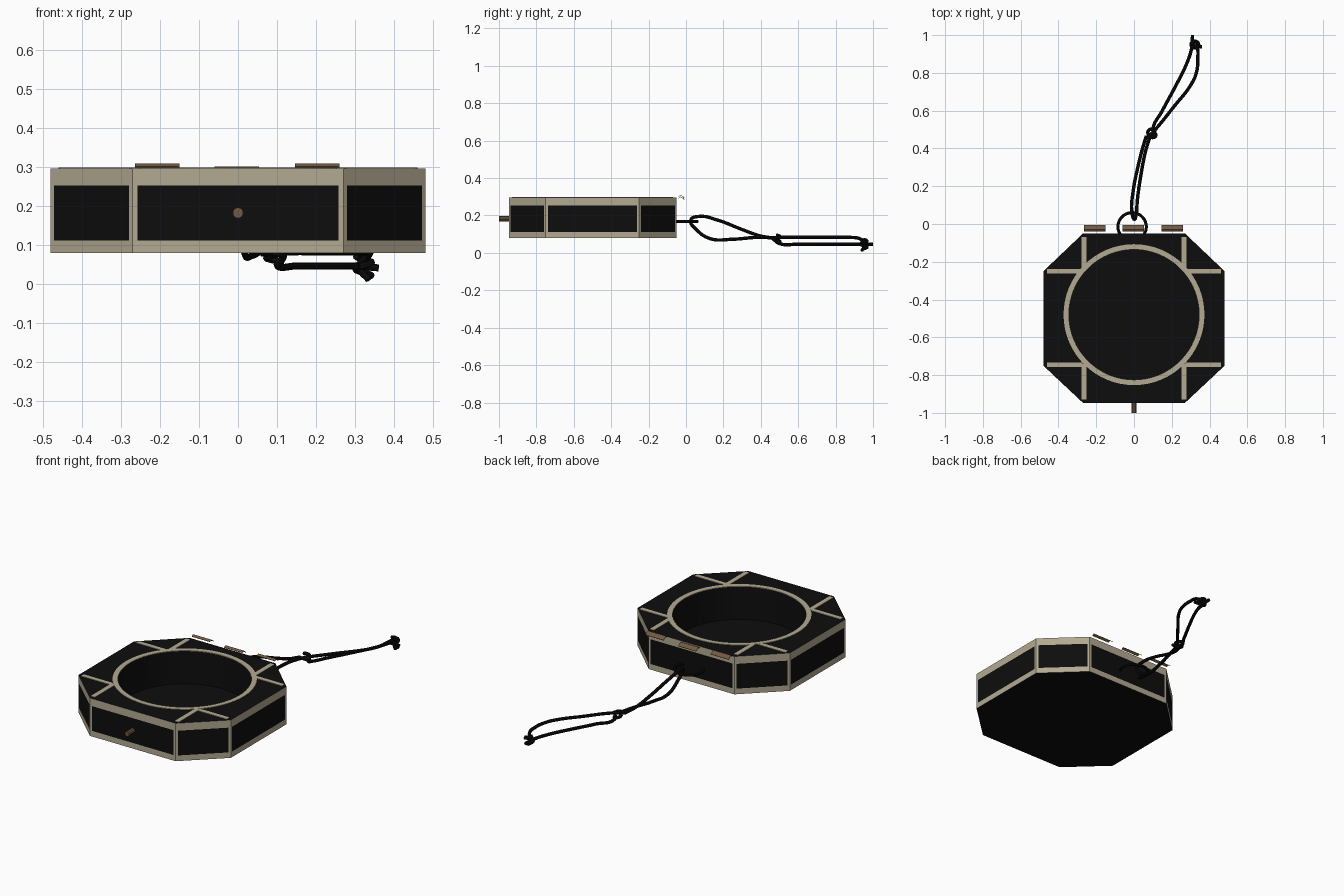
import bpy, bmesh, math
from mathutils import Vector

if "Cube" in bpy.data.objects:
    bpy.data.objects.remove(bpy.data.objects["Cube"])


def material(name, col):
    m = bpy.data.materials.new(name)
    m.diffuse_color = (*col, 1)
    m.use_nodes = True
    m.node_tree.nodes["Principled BSDF"].inputs["Base Color"].default_value = m.diffuse_color
    return m


BLACK = material("black", (0.004, 0.004, 0.004))
TAN = material("tan", (0.45, 0.40, 0.285))
BROWN = material("brown", (0.17, 0.10, 0.05))

Z0, Z1 = 0.08, 0.296
CENTRE, R_IN, R_OUT = Vector((0, -0.48, 0)), 0.345, 0.373
OCT = [Vector((x, y, 0)) for x, y in (
    (-0.27, -0.947), (0.27, -0.947), (0.48, -0.75), (0.48, -0.25),
    (0.27, -0.05), (-0.27, -0.05), (-0.48, -0.25), (-0.48, -0.75))]


def finish(bm, name, mats):
    me = bpy.data.meshes.new(name)
    bm.to_mesh(me)
    bm.free()
    for m in mats:
        me.materials.append(m)
    ob = bpy.data.objects.new(name, me)
    bpy.context.collection.objects.link(ob)
    return ob


def circle(bm, r, z, n=64):
    return [bm.verts.new(CENTRE + Vector((r * math.cos(2 * math.pi * i / n),
                                          r * math.sin(2 * math.pi * i / n), z))) for i in range(n)]


def bridge(bm, a, b):
    n = len(a)
    return [bm.faces.new((a[i], a[(i + 1) % n], b[(i + 1) % n], b[i])) for i in range(n)]


def loop_edges(bm, vs):
    out = []
    for i in range(len(vs)):
        pair = (vs[i], vs[(i + 1) % len(vs)])
        out.append(bm.edges.get(pair) or bm.edges.new(pair))
    return out


# Octagonal case: framed side panels, round well in the top
bm = bmesh.new()
outline = []
for i, p in enumerate(OCT):
    q = OCT[(i + 1) % 8]
    d = (q - p).normalized() * 0.012
    outline += [p, p + d, q - d]
rows = [[bm.verts.new((p.x, p.y, z)) for p in outline] for z in (Z0, 0.112, 0.253, Z1)]
for r in range(3):
    for i, f in enumerate(bridge(bm, rows[r], rows[r + 1])):
        f.material_index = 0 if (r == 1 and i % 3 == 1) else 1
bm.faces.new(rows[0])
rim, floor = circle(bm, R_IN, Z1), circle(bm, R_IN, 0.11)
bridge(bm, rim, floor)
bm.faces.new(floor)
bmesh.ops.triangle_fill(bm, edges=loop_edges(bm, rows[3]) + loop_edges(bm, rim), use_beauty=True)
bmesh.ops.recalc_face_normals(bm, faces=bm.faces)
case = finish(bm, "case", [BLACK, TAN])


def thicken(ob, t):
    mod = ob.modifiers.new("thickness", 'SOLIDIFY')
    mod.thickness, mod.offset = t, -1


# Tan border of the top
bm = bmesh.new()
f = bm.faces.new([bm.verts.new((p.x, p.y, Z1 + 0.003)) for p in OCT])
bmesh.ops.inset_region(bm, faces=[f], thickness=0.03)
bmesh.ops.delete(bm, geom=[f], context='FACES_ONLY')
thicken(finish(bm, "top_border", [TAN]), 0.003)

# Tan ring around the well
bm = bmesh.new()
bridge(bm, circle(bm, R_IN, Z1 + 0.003), circle(bm, R_OUT, Z1 + 0.003))
bmesh.ops.reverse_faces(bm, faces=bm.faces)
thicken(finish(bm, "well_ring", [TAN]), 0.003)

# Tan bars joining ring and border
bm = bmesh.new()
for s in (-1, 1):
    for x0, x1, y0, y1 in ((0.272, 0.46, -0.262, -0.237), (0.272, 0.46, -0.758, -0.733),
                           (0.252, 0.278, -0.25, -0.07), (0.252, 0.278, -0.93, -0.74)):
        c = [(x0, y0), (x1, y0), (x1, y1), (x0, y1)]
        f = bm.faces.new([bm.verts.new((s * x, y, Z1 + 0.0028)) for x, y in c])
        f.normal_update()
        if f.normal.z < 0:
            f.normal_flip()
thicken(finish(bm, "top_bars", [TAN]), 0.0026)

# Brown peg on the front
bpy.ops.mesh.primitive_cylinder_add(vertices=10, radius=0.014, depth=0.06,
                                    location=(0, -0.97, 0.183), rotation=(math.pi / 2, 0, 0))
peg = bpy.context.object
peg.name = "front_peg"
peg.data.materials.append(BROWN)

# Three bent hinge tabs on the back
for name, x, z in (("left", -0.207, 0.310), ("middle", -0.003, 0.302), ("right", 0.203, 0.310)):
    bm = bmesh.new()
    prof = [(-0.04, z - 0.008), (-0.028, z), (-0.006, z - 0.016)]
    a, b = [[bm.verts.new((x + sx * 0.057, y, h)) for y, h in prof] for sx in (-1, 1)]
    for i in range(2):
        bm.faces.new((a[i], b[i], b[i + 1], a[i + 1]))
    thicken(finish(bm, name + "_tab", [BROWN]), 0.003)


# Cord parts: smooth tubes through a few points
def cord(name, pts, r=0.009):
    cu = bpy.data.curves.new(name, 'CURVE')
    cu.dimensions = '3D'
    cu.bevel_depth, cu.bevel_resolution, cu.resolution_u = r, 2, 6
    cu.use_fill_caps = True
    sp = cu.splines.new('BEZIER')
    sp.bezier_points.add(len(pts) - 1)
    for bp, p in zip(sp.bezier_points, pts):
        bp.co = p
        bp.handle_left_type = bp.handle_right_type = 'AUTO'
    cu.materials.append(BLACK)
    ob = bpy.data.objects.new(name, cu)
    bpy.context.collection.objects.link(ob)
    bpy.ops.object.select_all(action='DESELECT')
    ob.select_set(True)
    bpy.context.view_layer.objects.active = ob
    bpy.ops.object.convert(target='MESH')
    bpy.ops.object.shade_smooth_by_angle()


def knot(name, c, r, h):
    # small coil of one and a half turns
    cord(name, [(c[0] + r * math.cos(t), c[1] + r * math.sin(t) * 0.9, c[2] + h * (k / 9 - 0.5))
                for k in range(10) for t in [k * math.pi / 3]])


ring = [(-0.01 + 0.075 * math.cos(a), -0.015 + 0.075 * math.sin(a), 0.168)
        for a in [math.radians(-35 + 25 * k) for k in range(11)]]
cord("cord_ring", ring, 0.008)
cord("lower_loop", [
    (0.065, 0.465, 0.08), (0.045, 0.40, 0.09), (0.02, 0.30, 0.125), (-0.005, 0.17, 0.175),
    (-0.012, 0.07, 0.195), (0.0, 0.025, 0.175), (0.012, 0.055, 0.125), (0.018, 0.13, 0.076),
    (0.035, 0.25, 0.073), (0.06, 0.38, 0.083), (0.09, 0.48, 0.08)])
cord("upper_loop", [
    (0.06, 0.46, 0.08), (0.115, 0.465, 0.075), (0.10, 0.50, 0.05), (0.15, 0.60, 0.047),
    (0.22, 0.73, 0.047), (0.275, 0.84, 0.047), (0.305, 0.93, 0.047), (0.31, 1.0, 0.047)])
cord("upper_loop_outer", [
    (0.085, 0.47, 0.08), (0.13, 0.52, 0.083), (0.21, 0.62, 0.083), (0.30, 0.735, 0.083),
    (0.33, 0.80, 0.083), (0.338, 0.88, 0.083), (0.335, 0.93, 0.075), (0.312, 0.955, 0.045),
    (0.335, 0.94, 0.012)])
knot("middle_knot", (0.092, 0.485, 0.075), 0.019, 0.04)
knot("end_knot", (0.322, 0.95, 0.047), 0.02, 0.05)
cord("end_tail", [(0.305, 0.955, 0.05), (0.33, 0.94, 0.045), (0.36, 0.938, 0.042)])
